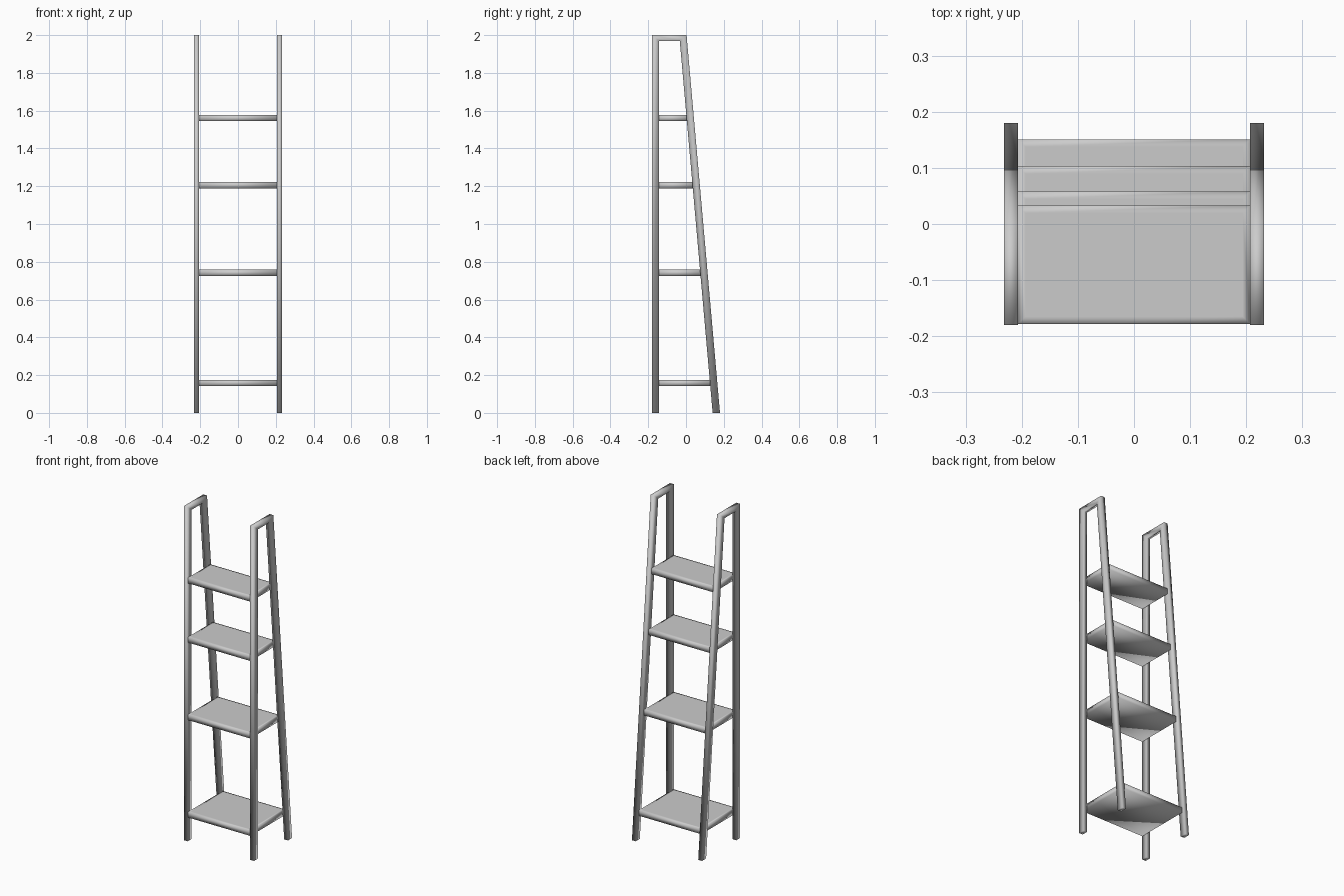
import bpy, bmesh

if "Cube" in bpy.data.objects:
    bpy.data.objects.remove(bpy.data.objects["Cube"])


def finish(bm, name):
    bmesh.ops.recalc_face_normals(bm, faces=bm.faces)
    for f in bm.faces:
        f.smooth = True
    mesh = bpy.data.meshes.new(name)
    bm.to_mesh(mesh)
    bm.free()
    obj = bpy.data.objects.new(name, mesh)
    bpy.context.collection.objects.link(obj)
    return obj


# Side frames: upright front leg, short top bar, slanted rear leg (y, z)
OUTER = [(-0.18, 0), (-0.18, 2), (0.003, 2), (0.18, 0)]
INNER = [(-0.144, 0), (-0.144, 1.97), (-0.033, 1.97), (0.141, 0)]


def side_frame(name, x0, x1):
    bm = bmesh.new()
    rings = []
    for o, i in zip(OUTER, INNER):
        rings.append([bm.verts.new(p) for p in
                      ((x0, *o), (x1, *o), (x1, *i), (x0, *i))])
    for a, b in zip(rings, rings[1:]):
        for k in range(4):
            n = (k + 1) % 4
            bm.faces.new((a[k], a[n], b[n], b[k]))
    bm.faces.new(rings[0])
    bm.faces.new(rings[-1])
    return finish(bm, name)


side_frame("left_side_frame", -0.232, -0.207)
side_frame("right_side_frame", 0.207, 0.232)


# Shelves: boards with an inset border on top, smooth shaded
def shelf(name, z0, z1, back, front=-0.178, half=0.207):
    bm = bmesh.new()
    bmesh.ops.create_cube(bm, size=1)
    for v in bm.verts:
        v.co.x *= 2 * half
        v.co.y = back if v.co.y > 0 else front
        v.co.z = z1 if v.co.z > 0 else z0
    bm.normal_update()
    top = [f for f in bm.faces if f.normal.z > 0.9]
    bmesh.ops.inset_region(bm, faces=top, thickness=0.019, depth=0)
    return finish(bm, name)


for n, (z0, z1, back) in enumerate([(0.142, 0.175, 0.151), (0.725, 0.758, 0.103),
                                    (1.189, 1.222, 0.058), (1.544, 1.577, 0.033)]):
    shelf(f"shelf_{n + 1}", z0, z1, back)
